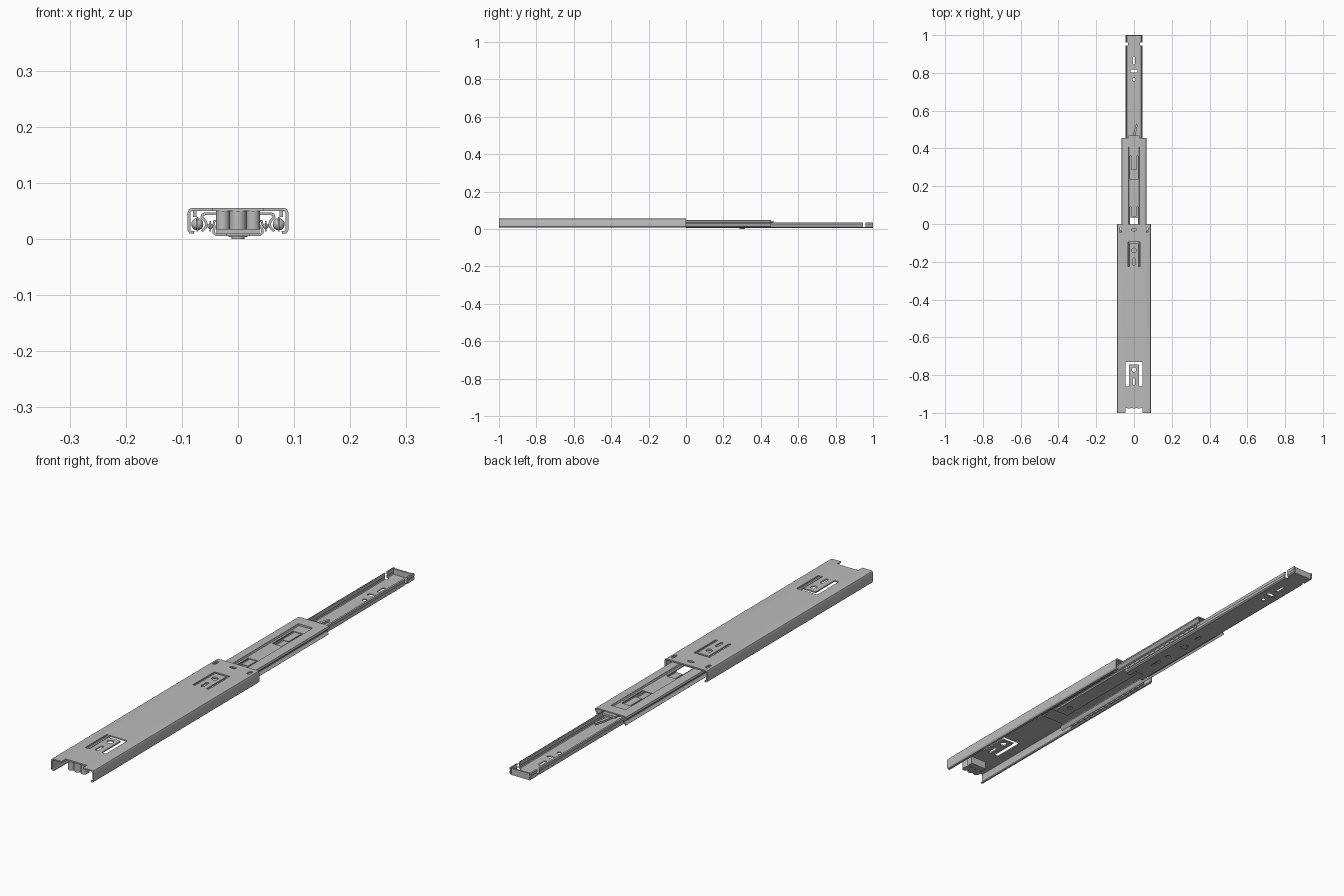
import bpy, bmesh, math
from mathutils import Vector

if "Cube" in bpy.data.objects:
    bpy.data.objects.remove(bpy.data.objects["Cube"])

steel = bpy.data.materials.new("steel grey")
steel.diffuse_color = (0.5, 0.5, 0.5, 1)
steel.use_nodes = True
steel.node_tree.nodes["Principled BSDF"].inputs["Base Color"].default_value = steel.diffuse_color


def add_prism(bm, pts, axis, a, b):
    """Extrude a 2D outline: axis 'y' takes (x, z) points, axis 'z' takes (x, y)."""
    place = (lambda p, h: (p[0], h, p[1])) if axis == 'y' else (lambda p, h: (p[0], p[1], h))
    lo = [bm.verts.new(place(p, a)) for p in pts]
    hi = [bm.verts.new(place(p, b)) for p in pts]
    n = len(pts)
    bm.faces.new(lo)
    bm.faces.new(hi[::-1])
    for i in range(n):
        j = (i + 1) % n
        bm.faces.new((lo[j], lo[i], hi[i], hi[j]))


def finish(name, bm):
    bmesh.ops.recalc_face_normals(bm, faces=bm.faces)
    me = bpy.data.meshes.new(name)
    bm.to_mesh(me)
    bm.free()
    me.materials.append(steel)
    ob = bpy.data.objects.new(name, me)
    bpy.context.collection.objects.link(ob)
    return ob


def rect(x0, x1, y0, y1):
    return [(x0, y0), (x1, y0), (x1, y1), (x0, y1)]


def slot(cx, cy, w, h, n=8):
    """Rounded slot (a circle when w == h)."""
    r = min(w, h) / 2
    dx, dy = w / 2 - r, h / 2 - r
    pts = []
    for i in range(2 * n):
        a = 2 * math.pi * (i + 0.5) / (2 * n)
        c, s = math.cos(a), math.sin(a)
        pts.append((cx + math.copysign(dx, c) + r * c, cy + math.copysign(dy, s) + r * s))
    return pts


def u_cut(y0, y1, wo, wi, bar):
    """U-shaped opening that frees a spring tab."""
    return [(-wo, y0), (-wo, y1), (wo, y1), (wo, y0),
            (wi, y0), (wi, y1 - bar), (-wi, y1 - bar), (-wi, y0)]


def sheet_outline(half, t):
    """Mirror a half centreline and thicken it with mitred corners."""
    path = [Vector((-x, z)) for x, z in half[:0:-1]] + [Vector(p) for p in half]
    left, right = [], []
    for i, p in enumerate(path):
        d0 = (p - path[max(i - 1, 0)]).normalized() if i else (path[1] - p).normalized()
        d1 = (path[i + 1] - p).normalized() if i + 1 < len(path) else d0
        n0, n1 = Vector((-d0.y, d0.x)), Vector((-d1.y, d1.x))
        m = (n0 + n1).normalized()
        m *= t / 2 / max(m.dot(n0), 0.5)
        left.append(p + m)
        right.append(p - m)
    return [tuple(p) for p in left + right[::-1]]


def rail(name, half, t, y0, y1, cuts=(), z0=-0.02, z1=0.1):
    """Folded sheet-metal rail with punched openings."""
    bm = bmesh.new()
    add_prism(bm, sheet_outline(half, t), 'y', y0, y1)
    ob = finish(name, bm)
    if cuts:
        bm = bmesh.new()
        for c in cuts:
            add_prism(bm, c, 'z', z0, z1)
        cutter = finish("cutter", bm)
        mod = ob.modifiers.new("punch", 'BOOLEAN')
        mod.operation, mod.solver, mod.object = 'DIFFERENCE', 'EXACT', cutter
        dg = bpy.context.evaluated_depsgraph_get()
        me = bpy.data.meshes.new_from_object(ob.evaluated_get(dg))
        ob.modifiers.clear()
        ob.data = me
        bpy.data.objects.remove(cutter)
    return ob


def blocks(name, *boxes):
    bm = bmesh.new()
    for x0, x1, y0, y1, z0, z1 in boxes:
        add_prism(bm, rect(x0, x1, y0, y1), 'z', z0, z1)
    return finish(name, bm)


# Outer channel, open below, with two spring tabs and punched holes
rail("outer_channel",
     [(0, .0525), (.081, .0525), (.0855, .051), (.0875, .0465), (.0875, .016),
      (.085, .0122), (.078, .0115)], .005, -1, 0,
     [u_cut(-.86, -.73, .044, .026, .015), slot(0, -.772, .024, .024), slot(0, -.835, .012, .04),
      u_cut(-.225, -.095, .033, .024, .008), slot(0, -.14, .024, .024), slot(0, -.2, .012, .04),
      slot(0, -.03, .026, .012), slot(-.072, -.032, .012, .028), slot(.072, -.032, .012, .028),
      rect(-.045, .045, -1.01, -.975)], z0=.03)
# Bent-down stops beside the side holes
blocks("outer_stops", *[(s * .077 - .003, s * .077 + .003, -.046, -.018, .039, .051)
                        for s in (-1, 1)])

# Middle channel with rolled ball races and an opening for the sunken panel
rail("middle_channel",
     [(0, .045), (.058, .045), (.063, .043), (.0645, .038), (.058, .032), (.056, .026),
      (.058, .020), (.0645, .014)], .0045, -.5, .455,
     [rect(-.0305, .0305, -.43, .41)], z0=.036)
# Sunken panel with windows
rail("sunken_panel", [(0, .0385), (.029, .0385), (.0315, .045)], .004, -.43, .41,
     [rect(-.02, .02, -.02, .09), rect(-.02, .02, .235, .36), slot(0, -.38, .02, .02)])
blocks("panel_ends", *[(-.0305, .0305, y, y + .004, .037, .047) for y in (-.432, .408)])
# Tabs inside the windows
blocks("window_tabs", (-.014, .014, .285, .36, .035, .0375), (-.014, .014, .04, .09, .035, .0375))

# Inner rail, open above
side_slits = [rect(s * .045 - .012, s * .045 + .012, .945, .96) for s in (-1, 1)]
inner = rail("inner_rail",
             [(0, .0075), (.039, .0075), (.0432, .0105), (.0432, .016), (.041, .021),
              (.0432, .026), (.0425, .031), (.039, .0325)], .004, 0, 1,
             [slot(0, .865, .011, .042), slot(0, .81, .038, .015), slot(0, .765, .017, .017),
              slot(0, .13, .014, .05), slot(0, .2, .02, .02), slot(0, .38, .012, .035),
              rect(-.02, .02, -.01, .035)] + side_slits)
# Upturned end of the inner rail
blocks("inner_end_wall", (-.038, .038, .994, 1, .008, .031))
# Rivet under the inner rail
bm = bmesh.new()
add_prism(bm, slot(0, .3, .024, .024), 'z', 0, .003)
add_prism(bm, slot(0, .3, .034, .034), 'z', .003, .007)
finish("rivet", bm)

# Ball cages and balls between the rails
def ball_race(name, x, z, r, y0, y1, count, plate):
    bm = bmesh.new()
    for s in (-1, 1):
        add_prism(bm, rect(s * x - .0015, s * x + .0015, y0, y1), 'z', z - plate, z + plate)
        for i in range(count):
            y = y0 + (y1 - y0) * (i + .5) / count
            res = bmesh.ops.create_uvsphere(bm, u_segments=14, v_segments=8, radius=r)
            bmesh.ops.translate(bm, verts=res["verts"], vec=(s * x, y, z))
    finish(name, bm)


ball_race("outer_ball_race", .0725, .026, .011, -.46, -.03, 14, .013)
ball_race("inner_ball_race", .0495, .0225, .005, .02, .43, 14, .009)

# Bumper made of three upright posts at the front
bm = bmesh.new()
for x, w in ((-.027, .024), (0, .030), (.027, .024)):
    add_prism(bm, slot(x, -.96, w, .036), 'z', .017, .05)
add_prism(bm, rect(-.034, .034, -.955, -.92), 'z', .02, .0505)
finish("front_bumper", bm)

# Release latch and its lever at the far end of the middle channel
blocks("latch", (-.034, .034, .43, .447, .034, .043), (-.028, .028, .445, .468, .034, .042))
bm = bmesh.new()
add_prism(bm, [(-.008, .43), (.006, .43), (.010, .48), (.020, .525), (.012, .532), (-.001, .49)],
          'z', .022, .030)
finish("latch_lever", bm)

# Smooth curved faces, keep folded edges sharp
for ob in bpy.context.scene.objects:
    ob.select_set(True)
bpy.context.view_layer.objects.active = inner
bpy.ops.object.shade_smooth_by_angle(angle=math.radians(32))
